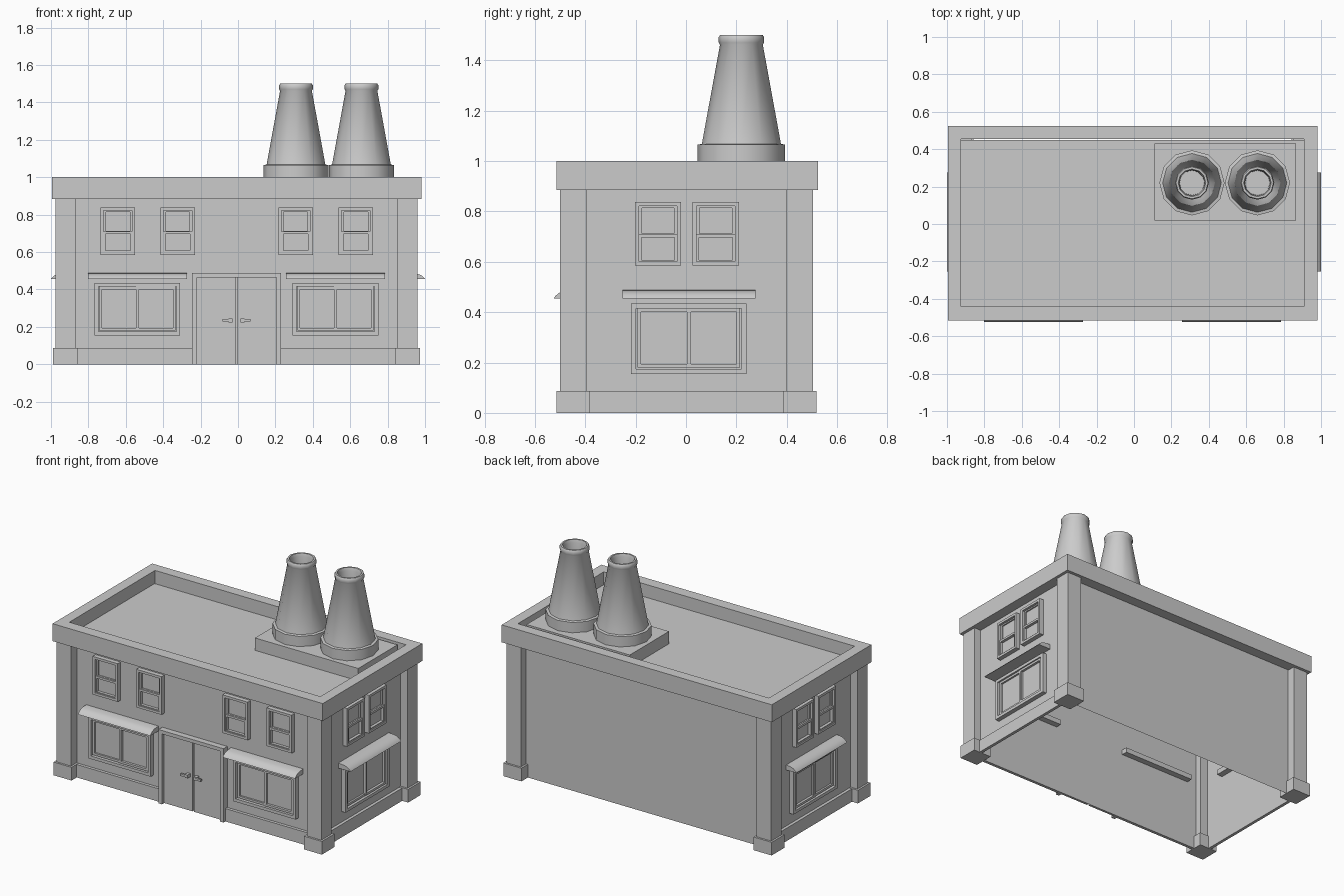
import bpy, bmesh, math
from mathutils import Matrix, Vector

if "Cube" in bpy.data.objects:
    bpy.data.objects.remove(bpy.data.objects["Cube"])

CX, CY = -0.008, 0.005          # building centre
WALL = {"front": -0.44, "left": -0.925, "right": 0.91}


def finish(name, bm, smooth=None):
    bmesh.ops.recalc_face_normals(bm, faces=bm.faces)
    me = bpy.data.meshes.new(name)
    bm.to_mesh(me)
    bm.free()
    ob = bpy.data.objects.new(name, me)
    bpy.context.collection.objects.link(ob)
    if smooth:
        bpy.ops.object.select_all(action='DESELECT')
        ob.select_set(True)
        bpy.context.view_layer.objects.active = ob
        bpy.ops.object.shade_smooth_by_angle(angle=math.radians(smooth))
    return ob


def boxes(name, dims, side=None):
    """One object from boxes (u0,u1, d0,d1, z0,z1); d points out of the wall when a side is given."""
    bm = bmesh.new()
    for a0, a1, b0, b1, z0, z1 in dims:
        m = Matrix.Translation(((a0 + a1) / 2, (b0 + b1) / 2, (z0 + z1) / 2)) @ \
            Matrix.Diagonal((a1 - a0, b1 - b0, z1 - z0, 1))
        bmesh.ops.create_cube(bm, size=1, matrix=m)
    if side:
        for v in bm.verts:
            v.co = on_wall(side, *v.co)
    return finish(name, bm)


def on_wall(side, u, d, z):
    w = WALL[side]
    if side == "front":
        return Vector((u, w - d, z))
    return Vector((w + d if side == "right" else w - d, u, z))


def frame(u0, u1, z0, z1, t, d0, d1):
    """Four bars around a rectangle."""
    return [(u0, u0 + t, d0, d1, z0, z1), (u1 - t, u1, d0, d1, z0, z1),
            (u0 + t, u1 - t, d0, d1, z0, z0 + t), (u0 + t, u1 - t, d0, d1, z1 - t, z1)]


def rect_loop(bm, x0, x1, y0, y1, z):
    return [bm.verts.new(p) for p in ((x0, y0, z), (x1, y0, z), (x1, y1, z), (x0, y1, z))]


# Wall shell, open underneath, with the flat roof
bm = bmesh.new()
lo, hi = (rect_loop(bm, -0.925, 0.91, -0.44, 0.45, z) for z in (0, 0.915))
for i in range(4):
    j = (i + 1) % 4
    bm.faces.new((lo[i], lo[j], hi[j], hi[i]))
bm.faces.new(hi)
finish("walls_and_roof", bm)

# Parapet ring
bm = bmesh.new()
out, inn = (-0.995, 0.98, -0.515, 0.525), (-0.925, 0.91, -0.44, 0.455)
loops = [rect_loop(bm, *r, z) for r, z in ((out, 0.885), (out, 1), (inn, 1), (inn, 0.885))]
for k in range(4):
    a, b = loops[k], loops[(k + 1) % 4]
    for i in range(4):
        j = (i + 1) % 4
        bm.faces.new((a[i], a[j], b[j], b[i]))
finish("parapet", bm)

# Corner pillars with plinths
for sx in (-1, 1):
    for sy in (-1, 1):
        px, py = CX + sx * 0.915, CY - 0.003 + sy * 0.45
        boxes("corner_pillar", [(px - .053, px + .053, py - .053, py + .053, 0.085, 0.89)])
        boxes("pillar_plinth", [(px - .066, px + .066, py - .066, py + .066, 0, 0.087)])

# Skirting along front and sides
boxes("front_skirting", [(-0.86, -0.24, 0, 0.02, 0, 0.085), (0.225, 0.85, 0, 0.02, 0, 0.085)], "front")
for side in ("left", "right"):
    boxes(side + "_skirting", [(-0.39, 0.39, 0, 0.02, 0, 0.085)], side)


def sash_window(side, u):
    u0, u1 = u - 0.092, u + 0.092
    dims = frame(u0, u1, 0.585, 0.837, 0.016, 0, 0.03)
    dims += frame(u0 + .012, u1 - .012, 0.593, 0.71, 0.014, 0, 0.024)
    dims += frame(u0 + .016, u1 - .016, 0.70, 0.825, 0.012, 0, 0.014)
    dims.append((u0 + .01, u1 - .01, 0, 0.005, 0.59, 0.83))
    boxes("sash_window", dims, side)


def shop_window(side, u, reach):
    # Framed double pane
    u0, u1 = u - 0.229, u + 0.229
    dims = frame(u0, u1, 0.155, 0.435, 0.02, 0, 0.03)
    dims += frame(u0 + .025, u + .008, 0.18, 0.415, 0.014, 0, 0.018)
    dims += frame(u - .008, u1 - .025, 0.18, 0.415, 0.014, 0, 0.022)
    dims.append((u0 + .01, u1 - .01, 0, 0.006, 0.16, 0.43))
    boxes("shop_window", dims, side)
    # Rounded awning
    prof = [(reach, .455), (reach - .006, .464), (reach - .022, .477), (reach - .045, .485),
            (0, .488), (-.04, .488), (-.04, .455)]
    bm = bmesh.new()
    ends = [[bm.verts.new(on_wall(side, u + s, d, z)) for d, z in prof] for s in (-.264, .264)]
    n = len(prof)
    for i in range(n):
        j = (i + 1) % n
        bm.faces.new((ends[0][i], ends[0][j], ends[1][j], ends[1][i]))
    for e in ends:
        bm.faces.new(e)
    finish("awning", bm, 40)


for u in (-0.642, -0.322, 0.308, 0.63):
    sash_window("front", u)
shop_window("front", -0.538, 0.085)
shop_window("front", 0.521, 0.085)
for side, reach in (("left", 0.075), ("right", 0.09)):
    sash_window(side, -0.111)
    sash_window(side, 0.118)
    shop_window(side, 0.011, reach)

# Double door: surround, leaves and handles
boxes("door_surround", [(-0.245, -0.22, 0, 0.04, 0, 0.488), (0.205, 0.23, 0, 0.04, 0, 0.488),
                        (-0.22, 0.205, 0, 0.04, 0.465, 0.488)], "front")
for s in (-1, 1):
    c = -0.0075
    u0, u1 = sorted((c + s * 0.006, c + s * 0.2125))
    boxes("door_leaf", [(u0, u1, 0, 0.016, 0, 0.465)], "front")
    h = sorted((c + s * 0.022, c + s * 0.042))
    g = sorted((c + s * 0.035, c + s * 0.075))
    boxes("door_handle", [(*h, 0.016, 0.045, 0.224, 0.246), (*g, 0.034, 0.047, 0.228, 0.242)], "front")

# Chimney platform on the roof
boxes("chimney_platform", [(0.11, 0.865, 0.02, 0.43, 0.915, 0.997)])

# Two tapered chimneys, spun from a profile
PROFILE = [(.174, .99), (.174, 1.065), (.157, 1.068), (.085, 1.462), (.09, 1.47), (.09, 1.492),
           (.085, 1.5), (.074, 1.5), (.068, 1.48), (.066, 1.38)]
for x in (0.31, 0.66):
    bm = bmesh.new()
    N = 12
    rings = [[bm.verts.new((x + r * math.cos(k * math.tau / N), 0.22 + r * math.sin(k * math.tau / N), z))
              for k in range(N)] for r, z in PROFILE]
    for a, b in zip(rings, rings[1:]):
        for k in range(N):
            j = (k + 1) % N
            bm.faces.new((a[k], a[j], b[j], b[k]))
    bm.faces.new(rings[0])
    bm.faces.new(rings[-1])
    finish("chimney", bm, 50)
